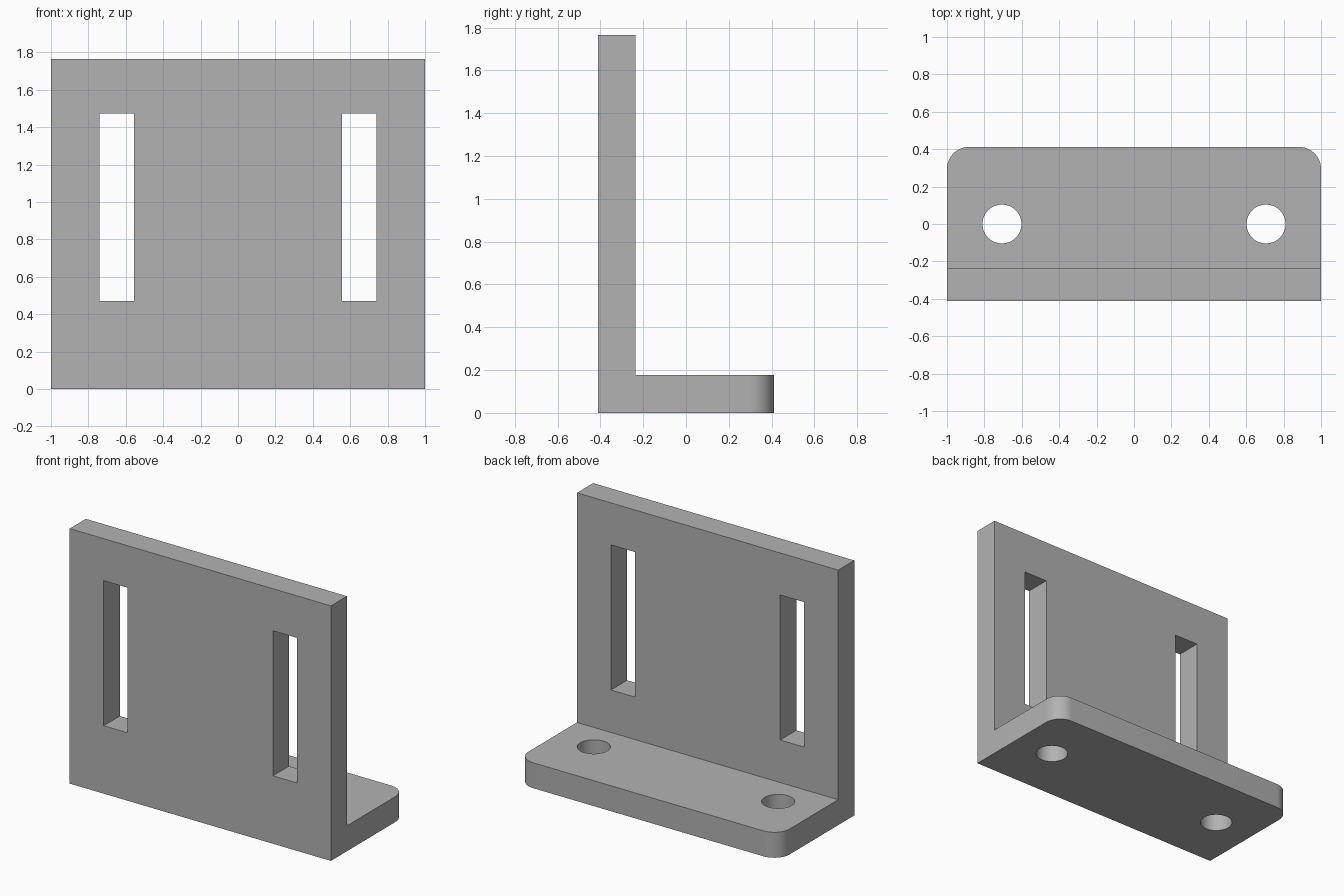
import bpy
import bmesh
from mathutils import Vector

if "Cube" in bpy.data.objects:
    bpy.data.objects.remove(bpy.data.objects["Cube"], do_unlink=True)

WIDTH, HEIGHT, DEPTH = 2.0, 1.765, 0.824
THICK = 0.176
CORNER = 0.118

grey = bpy.data.materials.new("plain grey")
grey.use_nodes = True
colour = (0.448, 0.448, 0.448, 1)
grey.diffuse_color = colour
grey.node_tree.nodes["Principled BSDF"].inputs["Base Color"].default_value = colour

# L-shaped body: profile extruded across the width
front, back = -DEPTH / 2, DEPTH / 2
profile = [(front, 0), (back, 0), (back, THICK), (front + THICK, THICK),
           (front + THICK, HEIGHT), (front, HEIGHT)]
bm = bmesh.new()
face = bm.faces.new([bm.verts.new((-WIDTH / 2, y, z)) for y, z in profile])
ext = bmesh.ops.extrude_face_region(bm, geom=[face])
moved = [g for g in ext["geom"] if isinstance(g, bmesh.types.BMVert)]
bmesh.ops.translate(bm, verts=moved, vec=Vector((WIDTH, 0, 0)))
bmesh.ops.recalc_face_normals(bm, faces=bm.faces)

# Rounded rear corners of the foot
corners = [e for e in bm.edges
           if all(abs(v.co.y - back) < 1e-4 for v in e.verts)
           and abs(e.verts[0].co.x - e.verts[1].co.x) < 1e-4]
bmesh.ops.bevel(bm, geom=corners, offset=CORNER, offset_type='OFFSET',
                segments=12, profile=0.5, affect='EDGES')
mesh = bpy.data.meshes.new("angle_bracket")
bm.to_mesh(mesh)
bm.free()
mesh.materials.append(grey)
bracket = bpy.data.objects.new("angle_bracket", mesh)
bpy.context.collection.objects.link(bracket)


def cut(cutter):
    """Subtract a cutter from the bracket and discard it."""
    cutter.hide_render = True
    cutter.data.materials.append(grey)
    mod = bracket.modifiers.new("cut", 'BOOLEAN')
    mod.operation = 'DIFFERENCE'
    mod.solver = 'EXACT'
    mod.object = cutter
    bpy.ops.object.select_all(action='DESELECT')
    bracket.select_set(True)
    bpy.context.view_layer.objects.active = bracket
    bpy.ops.object.modifier_apply(modifier=mod.name)
    bpy.data.objects.remove(cutter, do_unlink=True)


for side in (-1, 1):
    # Tall slot through the upright plate
    bpy.ops.mesh.primitive_cube_add(size=1, location=(side * 0.648, front + THICK / 2, 0.972))
    slot = bpy.context.object
    slot.name = "slot_cutter"
    slot.scale = (0.184, THICK * 2, 1.004)
    cut(slot)
    # Round bolt hole through the foot
    bpy.ops.mesh.primitive_cylinder_add(vertices=64, radius=0.104, depth=THICK * 3,
                                        location=(side * 0.706, 0, THICK / 2))
    hole = bpy.context.object
    hole.name = "hole_cutter"
    cut(hole)

bpy.ops.object.select_all(action='DESELECT')
bracket.select_set(True)
bpy.context.view_layer.objects.active = bracket
bpy.ops.object.shade_smooth_by_angle()
